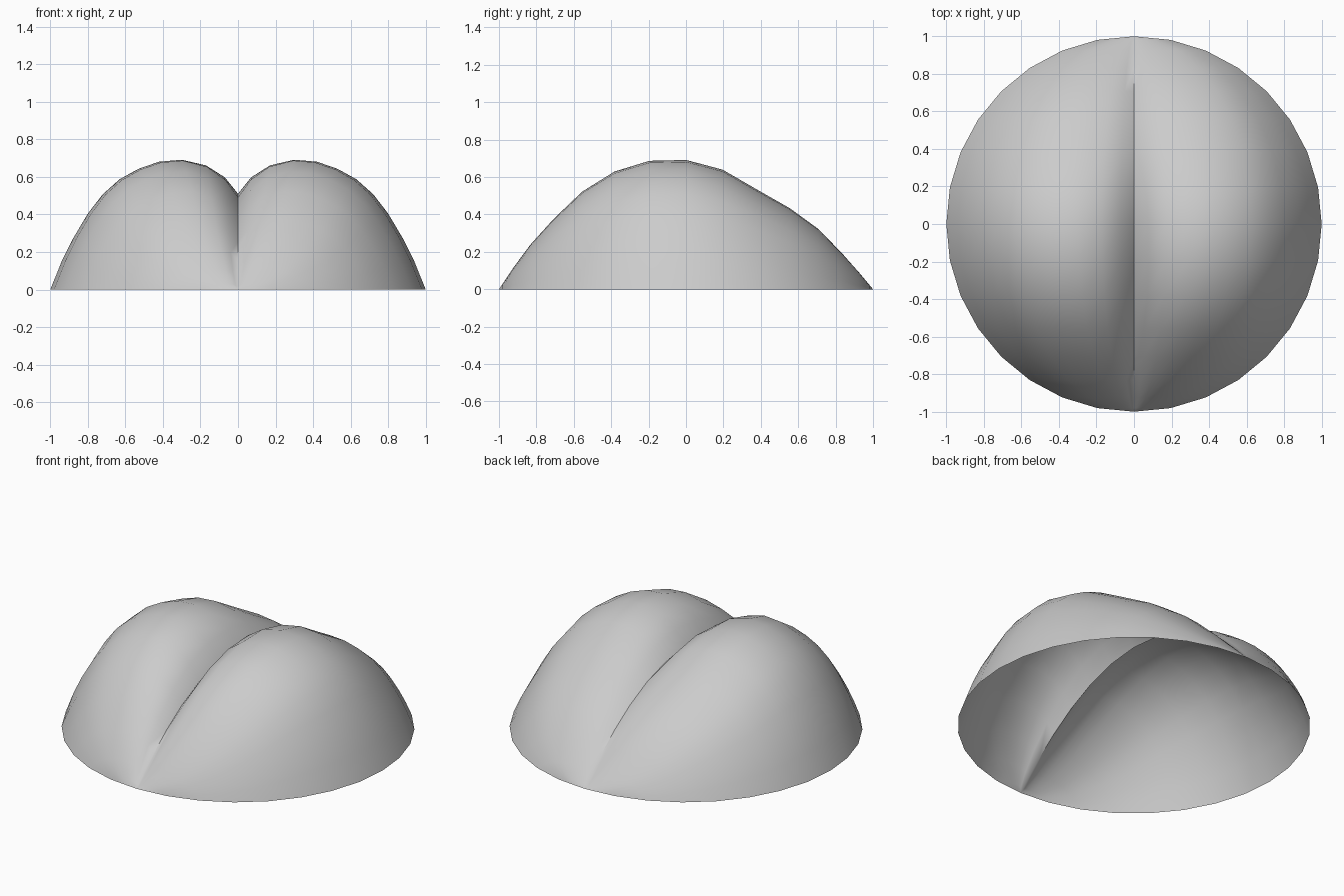
import bpy, bmesh, math

if "Cube" in bpy.data.objects:
    bpy.data.objects.remove(bpy.data.objects["Cube"])

# Ridge height along y, and relative height across one lobe (0 = crease, 1 = rim)
RIDGE = [(-1, 0), (-.9, .15), (-.8, .28), (-.68, .405), (-.57, .51), (-.47, .59), (-.28, .675),
         (-.1, .7), (.05, .687), (.2, .638), (.45, .492), (.6, .408), (.7, .33),
         (.8, .23), (.9, .12), (1, 0)]
LOBE = [(0, .73), (.07, .86), (.17, .955), (.3, 1), (.42, .985), (.53, .93),
        (.63, .85), (.72, .735), (.8, .585), (.88, .39), (.94, .215), (1, 0)]
ROWS = 16


def interp(table, t):
    for (a, p), (b, q) in zip(table, table[1:]):
        if t <= b:
            return p + (q - p) * (t - a) / (b - a)
    return table[-1][1]


def height(u, g, y):
    """Two-lobed dome: ridge profile with a valley along x = 0."""
    ridge = interp(RIDGE, y)
    if u < .3:
        valley = min(.51 * (1 - y * y), ridge)
        return ridge - (ridge - valley) * (1 - g) / .27
    return ridge * g


columns = [(-u, g) for u, g in reversed(LOBE[1:])] + LOBE
middle = len(LOBE) - 1

bm = bmesh.new()
front = bm.verts.new((0, -1, 0))
back = bm.verts.new((0, 1, 0))
rows = []
for k in range(1, ROWS):
    a = math.pi * k / ROWS
    y, w = -math.cos(a), math.sin(a)
    rows.append([bm.verts.new((u * w, y, height(abs(u), g, y))) for u, g in columns])

# Open shell skin, closed to a point at the front and back of the rim
for r, s in zip(rows, rows[1:]):
    for j in range(len(columns) - 1):
        bm.faces.new((r[j], r[j + 1], s[j + 1], s[j]))
for j in range(len(columns) - 1):
    bm.faces.new((front, rows[0][j + 1], rows[0][j]))
    bm.faces.new((back, rows[-1][j], rows[-1][j + 1]))

# Smooth shading with a sharp crease between the lobes
for f in bm.faces:
    f.smooth = True
for e in bm.edges:
    if all(abs(v.co.x) < 1e-5 and abs(v.co.y) < .88 for v in e.verts):
        e.smooth = False

mesh = bpy.data.meshes.new("lobed_shell")
bm.to_mesh(mesh)
bm.free()
shell = bpy.data.objects.new("lobed_shell", mesh)
bpy.context.collection.objects.link(shell)
grey = bpy.data.materials.new("light_grey")
grey.diffuse_color = (.6, .6, .6, 1)
grey.use_nodes = True
grey.node_tree.nodes["Principled BSDF"].inputs["Base Color"].default_value = grey.diffuse_color
mesh.materials.append(grey)
